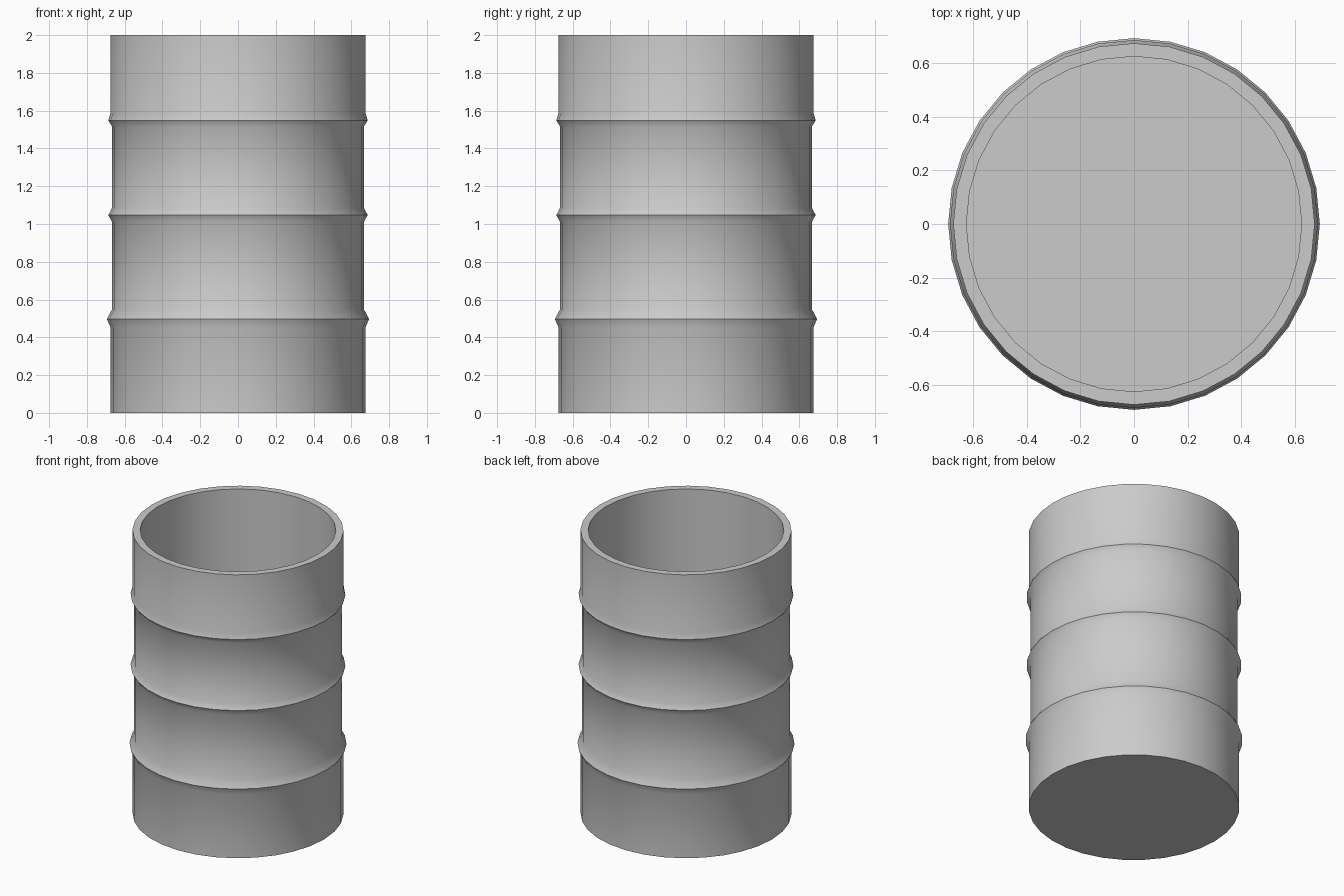
import bpy, bmesh, math

if "Cube" in bpy.data.objects:
    bpy.data.objects.remove(bpy.data.objects["Cube"])

SIDES = 32

# Half profile (radius, height): outer wall with three ribs, rim, inner wall, floor
outer = [(0.674, 0.0), (0.674, 0.45), (0.694, 0.497), (0.666, 0.55),
         (0.666, 1.01), (0.687, 1.048), (0.666, 1.085),
         (0.666, 1.515), (0.687, 1.549), (0.675, 1.585), (0.675, 2.0)]
inner = [(0.626, 2.0), (0.626, 0.05)]

bm = bmesh.new()


def ring(r, z):
    return [bm.verts.new((r * math.cos(2 * math.pi * i / SIDES),
                          r * math.sin(2 * math.pi * i / SIDES), z))
            for i in range(SIDES)]


# Lathe the profile
rings = [ring(r, z) for r, z in outer + inner]
for a, b in zip(rings, rings[1:]):
    for i in range(SIDES):
        j = (i + 1) % SIDES
        bm.faces.new((a[i], a[j], b[j], b[i]))

# Underside and inner floor
bm.faces.new(rings[0][::-1])
bm.faces.new(rings[-1])
bmesh.ops.recalc_face_normals(bm, faces=bm.faces)

mesh = bpy.data.meshes.new("barrel")
bm.to_mesh(mesh)
bm.free()
barrel = bpy.data.objects.new("barrel", mesh)
bpy.context.collection.objects.link(barrel)

# Smooth walls, crisp ribs and rims
bpy.context.view_layer.objects.active = barrel
barrel.select_set(True)
bpy.ops.object.shade_smooth_by_angle(angle=math.radians(40))
